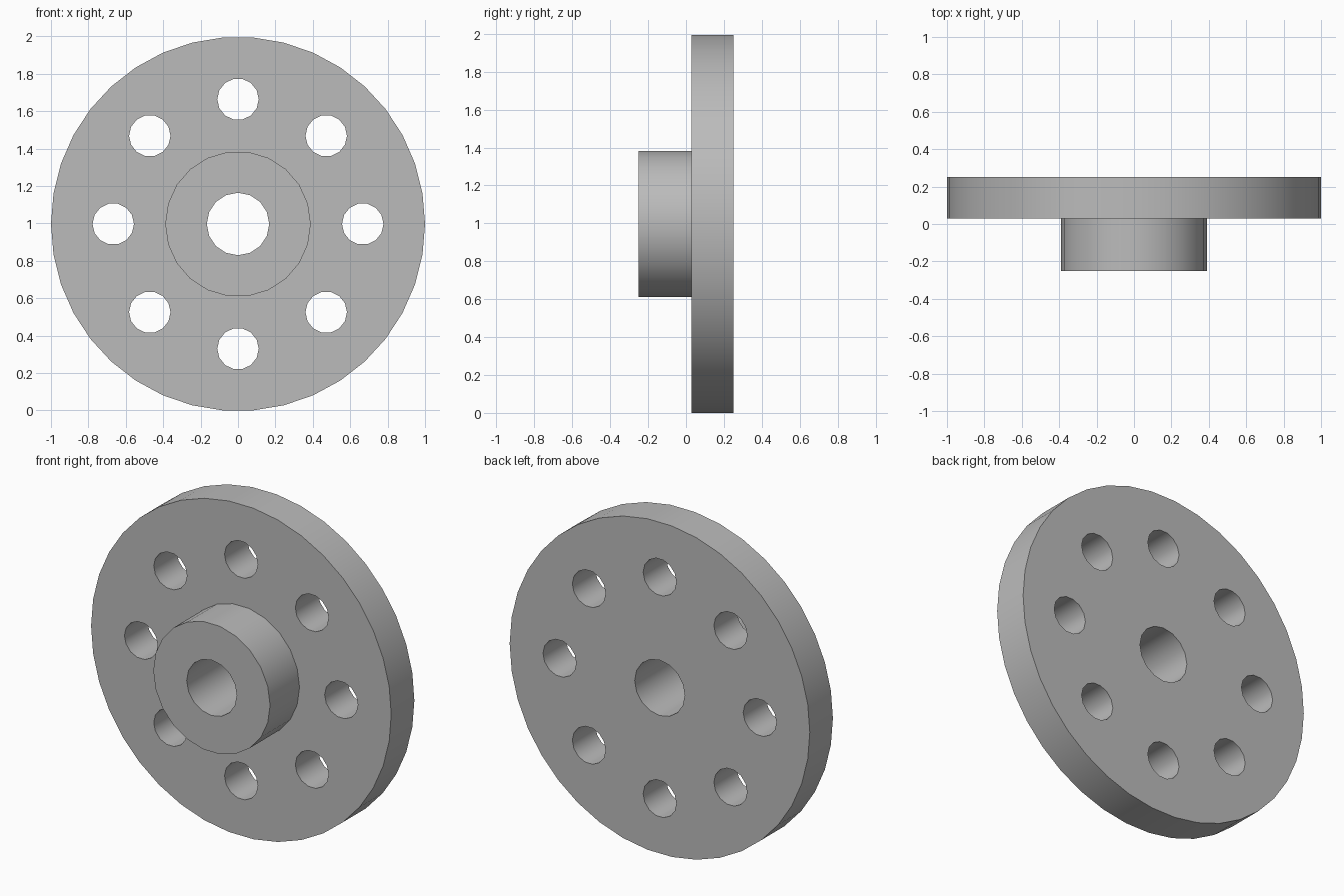
import bpy
import bmesh
from math import cos, sin, pi, radians
from mathutils import Matrix

cube = bpy.data.objects.get("Cube")
if cube:
    bpy.data.objects.remove(cube, do_unlink=True)

steel = bpy.data.materials.new("grey steel")
steel.use_nodes = True
GREY = (0.5, 0.5, 0.5, 1.0)
steel.diffuse_color = GREY
steel.node_tree.nodes["Principled BSDF"].inputs["Base Color"].default_value = GREY

RADIUS, OUTER_SIDES = 1.0, 38
CENTRE_Z = RADIUS * cos(pi / OUTER_SIDES)   # rests on a flat of the rim
BORE = (0, 0, 0.167, 16)


def plate(name, circles, y_front, y_back):
    """Extruded plate: first circle (x, z, radius, sides) is the rim, the rest are holes."""
    curve = bpy.data.curves.new(name, "CURVE")
    curve.dimensions = "2D"
    curve.fill_mode = "BOTH"
    curve.extrude = (y_back - y_front) / 2
    for cx, cz, r, sides in circles:
        spline = curve.splines.new("POLY")
        spline.points.add(sides - 1)
        spline.use_cyclic_u = True
        for i, point in enumerate(spline.points):
            a = 2 * pi * i / sides
            point.co = (cx + r * cos(a), cz + r * sin(a), 0, 1)
    source = bpy.data.objects.new(name + "_profile", curve)
    bpy.context.collection.objects.link(source)
    mesh = bpy.data.meshes.new_from_object(source)
    bpy.data.objects.remove(source, do_unlink=True)

    # weld caps to walls and stand the plate upright
    bm = bmesh.new()
    bm.from_mesh(mesh)
    bmesh.ops.remove_doubles(bm, verts=bm.verts, dist=0.0005)
    bmesh.ops.transform(bm, verts=bm.verts, matrix=Matrix.Translation(
        (0, (y_front + y_back) / 2, CENTRE_Z)) @ Matrix.Rotation(pi / 2, 4, "X"))
    bmesh.ops.dissolve_limit(bm, angle_limit=0.01, verts=bm.verts, edges=bm.edges)
    bmesh.ops.recalc_face_normals(bm, faces=bm.faces)
    bm.to_mesh(mesh)
    bm.free()

    mesh.name = name
    mesh.materials.clear()
    mesh.materials.append(steel)
    obj = bpy.data.objects.new(name, mesh)
    bpy.context.collection.objects.link(obj)
    bpy.ops.object.select_all(action="DESELECT")
    obj.select_set(True)
    bpy.context.view_layer.objects.active = obj
    bpy.ops.object.shade_smooth_by_angle(angle=radians(40))
    return obj


# Flange with a ring of eight bolt holes
bolt_holes = [(0.667 * cos(k * pi / 4), 0.667 * sin(k * pi / 4), 0.111, 14)
              for k in range(8)]
plate("flange", [(0, 0, RADIUS, OUTER_SIDES), BORE] + bolt_holes, 0.03, 0.25)

# Hub in front of the flange, sharing its bore
plate("hub", [(0, 0, 0.389, 22), BORE], -0.25, 0.03)
